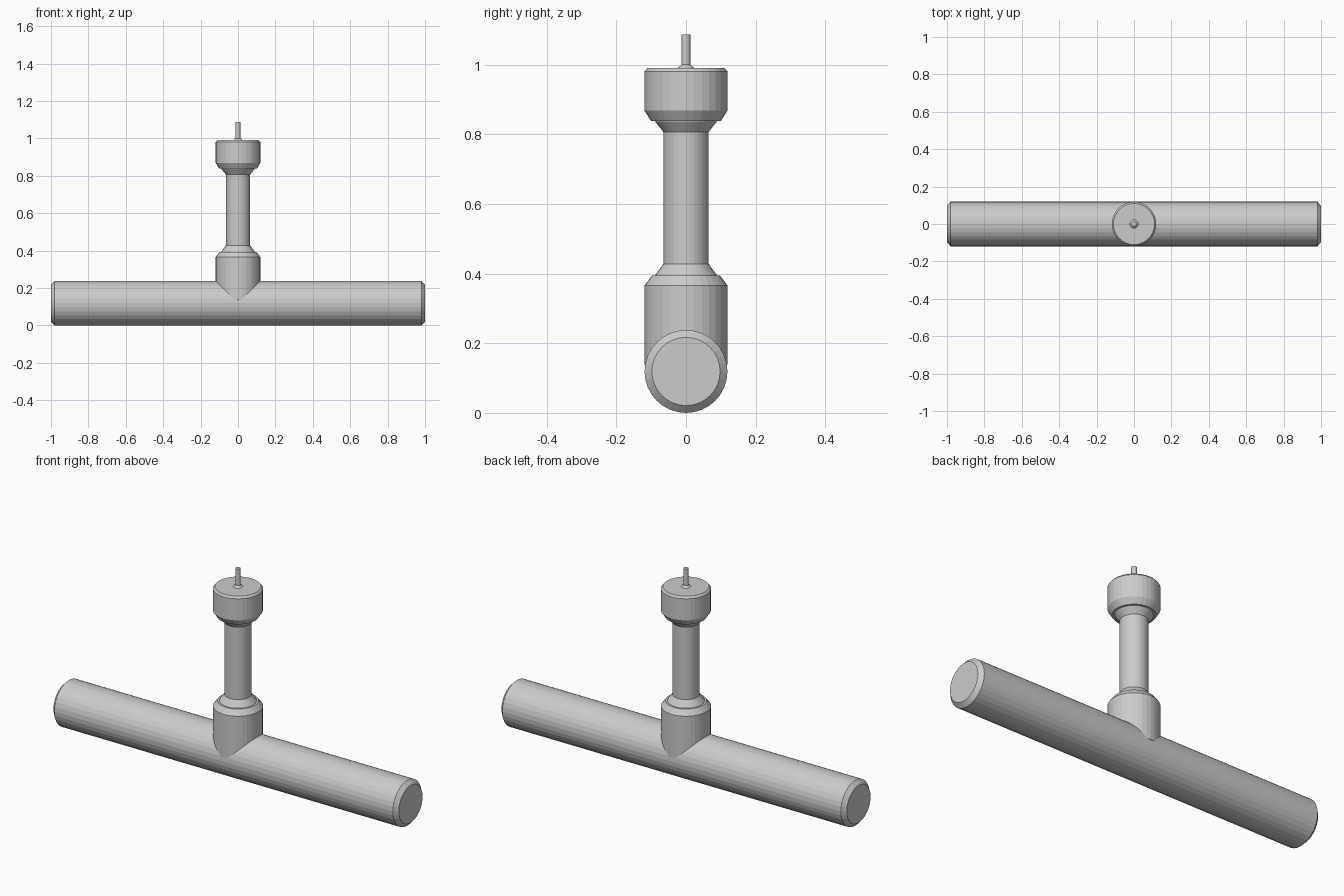
import bpy, bmesh, math
from mathutils import Matrix

if "Cube" in bpy.data.objects:
    bpy.data.objects.remove(bpy.data.objects["Cube"])

SIDES = 32
R = 0.119


def lathe(name, profile, sides=SIDES, matrix=Matrix()):
    """Closed solid of revolution about z from (radius, z) points."""
    bm = bmesh.new()
    rings = []
    for r, z in profile:
        rings.append([bm.verts.new((r * math.cos(2 * math.pi * i / sides),
                                    r * math.sin(2 * math.pi * i / sides), z))
                      for i in range(sides)])
    for a, b in zip(rings, rings[1:]):
        for i in range(sides):
            j = (i + 1) % sides
            bm.faces.new((a[i], a[j], b[j], b[i]))
    bm.faces.new(rings[0][::-1])
    bm.faces.new(rings[-1])
    bm.transform(matrix)
    bmesh.ops.recalc_face_normals(bm, faces=bm.faces)
    mesh = bpy.data.meshes.new(name)
    bm.to_mesh(mesh)
    bm.free()
    obj = bpy.data.objects.new(name, mesh)
    bpy.context.collection.objects.link(obj)
    return obj


# Horizontal crossbar with chamfered ends
along_x = Matrix.Translation((0, 0, R)) @ Matrix.Rotation(math.pi / 2, 4, 'Y')
lathe("crossbar", [(0.098, -1), (R, -0.98), (R, 0.98), (0.098, 1)], matrix=along_x)

# Upright socket rising out of the crossbar
lathe("socket", [(0.098, R), (R, R + 0.02), (R, 0.366), (0.098, 0.394)])

# Slim stem flaring at both ends
lathe("stem", [(0.09, 0.39), (0.088, 0.396), (0.065, 0.428),
               (0.065, 0.807), (0.088, 0.836), (0.09, 0.842)])

# Head block with chamfered rims
lathe("head", [(0.1, 0.838), (R, 0.868), (R, 0.981), (0.11, 0.991)])

# Thin pin with a small conical foot
lathe("pin", [(0.023, 0.985), (0.023, 0.991), (0.013, 1.0), (0.013, 1.087)], sides=16)
